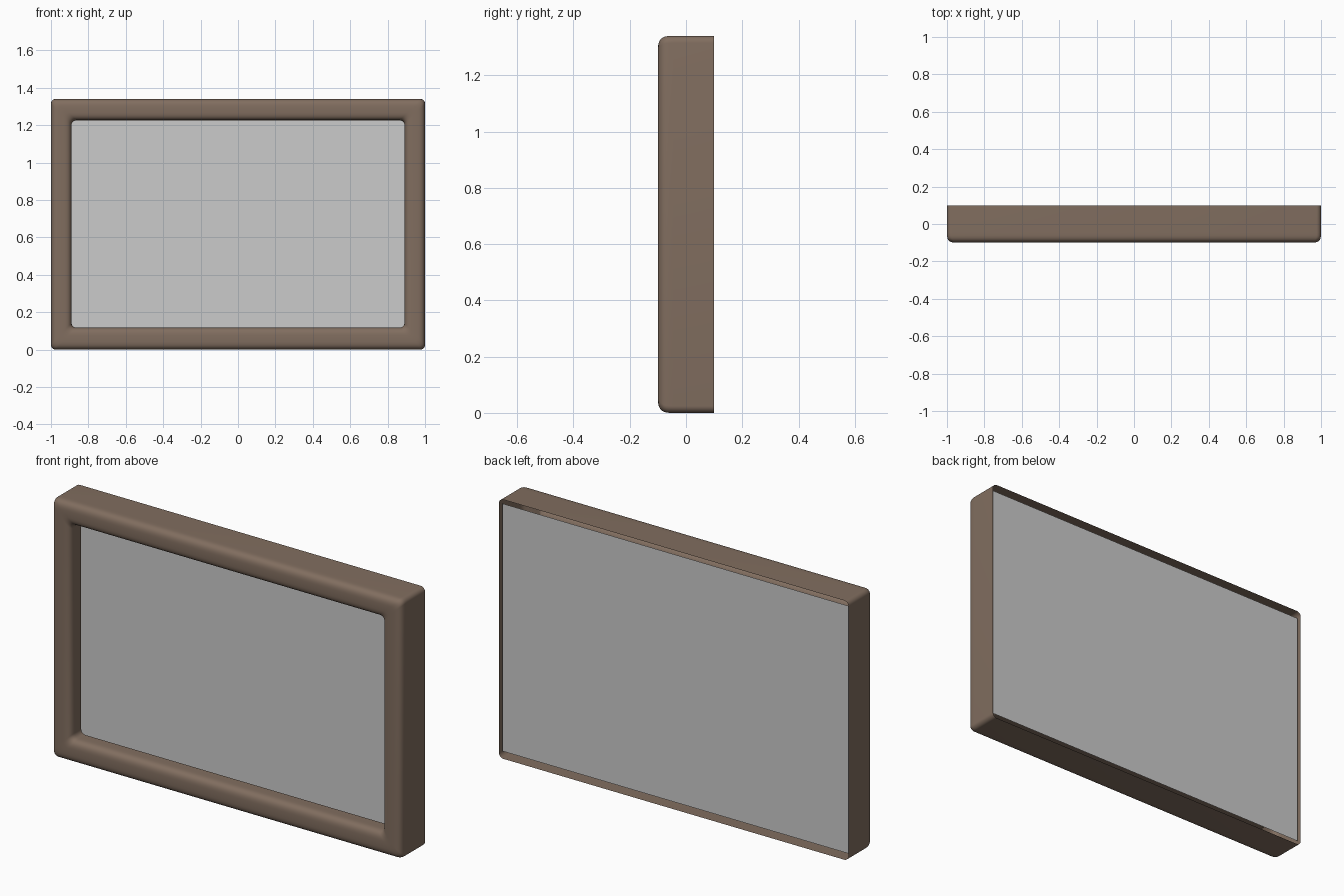
import bpy, bmesh
from math import sin, cos, pi, copysign

if "Cube" in bpy.data.objects:
    bpy.data.objects.remove(bpy.data.objects["Cube"])

W, H, D = 1.0, 0.67, 0.1         # half width, half height, half depth
BAR_X, BAR_Z = 0.11, 0.116       # widths of upright and level bars
CORNER = 0.025                   # corner radius


def ring(t, y):
    """Rounded rectangle in the xz plane; t runs from outer (0) to inner (1)."""
    hw, hh = W - t * BAR_X - CORNER, H - t * BAR_Z - CORNER
    pts = []
    for q, (sx, sz) in enumerate([(1, 1), (-1, 1), (-1, -1), (1, -1)]):
        for i in range(7):
            a = q * pi / 2 + i * pi / 12
            pts.append((sx * hw + CORNER * cos(a), y,
                        H + 0.002 * t + sz * hh + CORNER * sin(a)))
    return pts


# Bar profile (t, y): outer wall, softly rolled front, inner wall
r = 0.055
profile = [(0, D)]
for i in range(25):
    c, s = cos(i * pi / 24), sin(i * pi / 24)
    profile.append((0.5 - 0.5 * copysign(abs(c) ** 0.62, c),
                    -D + r - r * abs(s) ** 0.62))
profile.append((1, -0.01))

# Frame: sweep the profile round the rectangle as a shell open at the back
bm = bmesh.new()
rings = [[bm.verts.new(p) for p in ring(*pr)] for pr in profile]
for a, b in zip(rings, rings[1:]):
    n = len(a)
    for i in range(n):
        j = (i + 1) % n
        bm.faces.new((a[i], b[i], b[j], a[j]))
bmesh.ops.recalc_face_normals(bm, faces=bm.faces[:])
# Make sure the front of the bars faces -y
front = min(bm.faces, key=lambda f: f.calc_center_median().y)
if front.normal.y > 0:
    bmesh.ops.reverse_faces(bm, faces=bm.faces[:])
mesh = bpy.data.meshes.new("frame")
bm.to_mesh(mesh)
bm.free()
frame = bpy.data.objects.new("frame", mesh)
bpy.context.collection.objects.link(frame)
brown = bpy.data.materials.new("brown_wood")
brown.diffuse_color = (0.22, 0.155, 0.115, 1)
brown.use_nodes = True
brown.node_tree.nodes["Principled BSDF"].inputs["Base Color"].default_value = brown.diffuse_color
mesh.materials.append(brown)
bpy.context.view_layer.objects.active = frame
frame.select_set(True)
bpy.ops.object.shade_smooth_by_angle()

# Grey flat panel near the back of the shell
bpy.ops.mesh.primitive_plane_add(size=1, location=(0, 0.085, H),
                                 rotation=(pi / 2, 0, 0))
panel = bpy.context.object
panel.name = "picture_panel"
panel.scale = (1.98, 1.28, 1)
